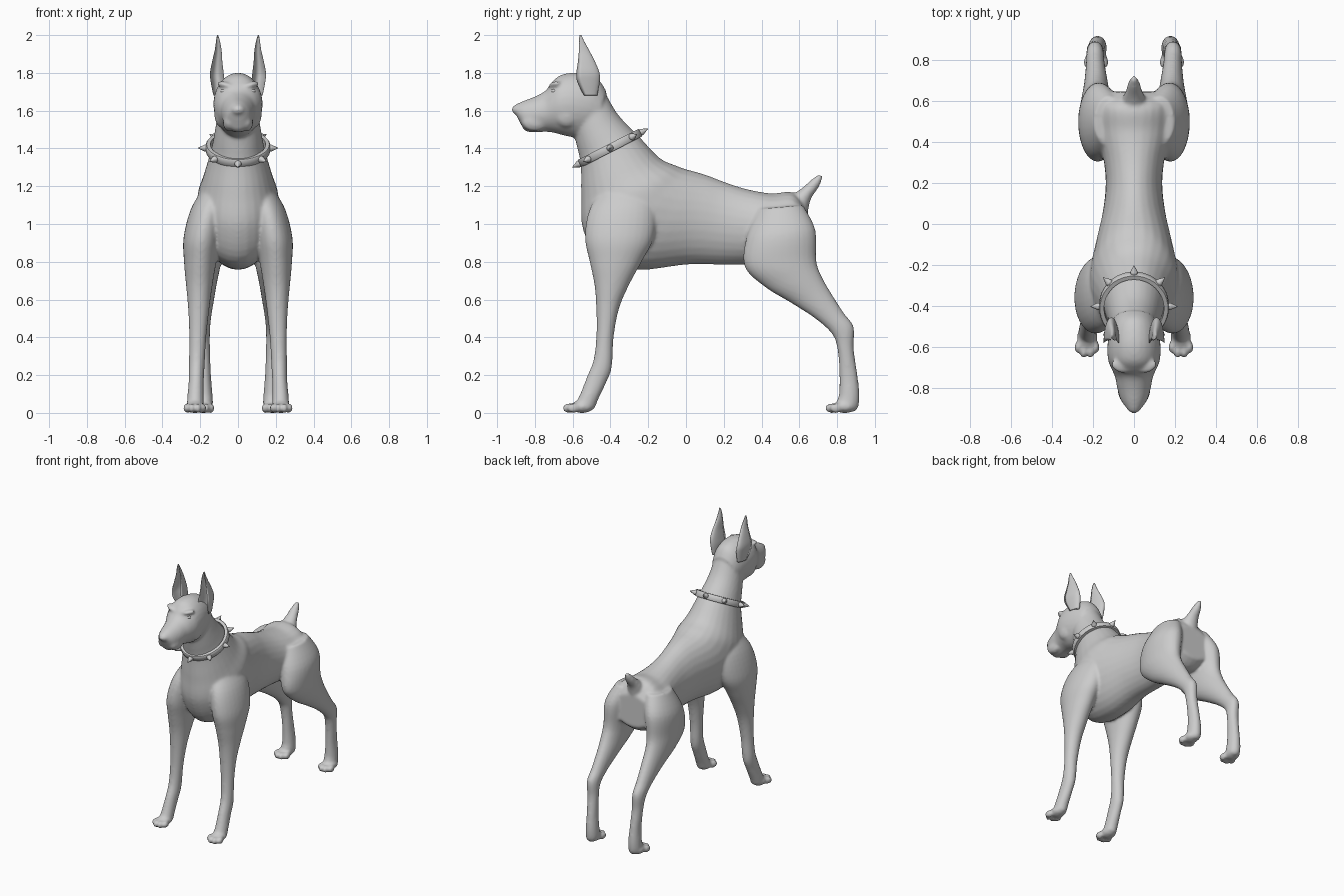
import bpy, bmesh, math
from mathutils import Vector, Matrix


def catmull(a, b, c, d, t):
    return [0.5 * (2 * q + (r - p) * t + (2 * p - 5 * q + 4 * r - s) * t * t
                   + (3 * q - p - 3 * r + s) * t ** 3) for p, q, r, s in zip(a, b, c, d)]


def loft(bm, rings, side=1, cup=False, segs=28, steps=5):
    """Skin rings (y1, z1, y2, z2, x, half_width): two side-view edge points, centre x and width."""
    fine = []
    for i in range(len(rings) - 1):
        quad = [rings[max(0, min(len(rings) - 1, i + k))] for k in (-1, 0, 1, 2)]
        fine += [catmull(*quad, s / steps) for s in range(steps)]
    fine.append(rings[-1])
    loops = []
    for y1, z1, y2, z2, x, w in fine:
        c = Vector((x, (y1 + y2) / 2, (z1 + z2) / 2))
        axis = Vector((0, y1 - y2, z1 - z2)) / 2
        loop = []
        for k in range(segs):
            a = 2 * math.pi * k / segs
            t = math.cos(a)
            if cup:  # crescent section, open to the front
                t = 1 + 2 * t if t < 0 else 1 - 1.3 * t
            p = c + axis * t + Vector((w * math.sin(a), 0, 0))
            loop.append(bm.verts.new((p.x * side, p.y, p.z)))
        loops.append(loop)
    for A, B in zip(loops, loops[1:]):
        for k in range(segs):
            n = (k + 1) % segs
            bm.faces.new((A[k], A[n], B[n], B[k]))
    bm.faces.new(loops[0])
    bm.faces.new(loops[-1])


def blob(bm, loc, size, rot=(0, 0, 0)):
    m = Matrix.LocRotScale(Vector(loc), Matrix.Rotation(rot[1], 3, 'Y') @ Matrix.Rotation(rot[2], 3, 'Z'), Vector(size))
    bmesh.ops.create_uvsphere(bm, u_segments=20, v_segments=12, radius=1, matrix=m)


def finish(bm, name, angle=None):
    bmesh.ops.recalc_face_normals(bm, faces=bm.faces)
    me = bpy.data.meshes.new(name)
    bm.to_mesh(me)
    bm.free()
    ob = bpy.data.objects.new(name, me)
    bpy.context.collection.objects.link(ob)
    bpy.context.view_layer.objects.active = ob
    bpy.ops.object.select_all(action='DESELECT')
    ob.select_set(True)
    bpy.ops.object.shade_smooth_by_angle(angle=math.radians(angle or 180))
    return ob


bm = bmesh.new()
# Neck and torso, fanning from the nape to the rump
loft(bm, [(-.43, 1.70, -.60, 1.50, 0, .105), (-.36, 1.58, -.575, 1.40, 0, .122),
          (-.25, 1.465, -.557, 1.31, 0, .143), (-.14, 1.35, -.555, 1.15, 0, .182),
          (-.05, 1.308, -.545, .97, 0, .215), (0, 1.29, -.45, .80, 0, .21),
          (.05, 1.277, -.25, .757, 0, .185), (.12, 1.255, 0, .785, 0, .152),
          (.21, 1.22, .18, .785, 0, .138), (.32, 1.185, .32, .785, 0, .15),
          (.45, 1.162, .45, .78, 0, .185), (.57, 1.165, .57, .78, 0, .195),
          (.645, 1.07, .645, .83, 0, .16)])
# Head and muzzle
loft(bm, [(-.42, 1.70, -.50, 1.48, 0, .10), (-.47, 1.77, -.58, 1.46, 0, .12),
          (-.57, 1.80, -.63, 1.465, 0, .13), (-.66, 1.79, -.67, 1.475, 0, .126),
          (-.71, 1.75, -.71, 1.485, 0, .108), (-.745, 1.705, -.75, 1.488, 0, .092),
          (-.80, 1.675, -.80, 1.485, 0, .082), (-.86, 1.652, -.85, 1.492, 0, .066),
          (-.898, 1.635, -.875, 1.53, 0, .045), (-.915, 1.625, -.895, 1.57, 0, .028)])
blob(bm, (0, -.895, 1.605), (.036, .028, .026))
# Docked tail
loft(bm, [(.52, 1.15, .64, 1.02, 0, .06), (.575, 1.165, .65, 1.09, 0, .055),
          (.62, 1.195, .665, 1.14, 0, .042), (.66, 1.232, .70, 1.19, 0, .03),
          (.69, 1.255, .72, 1.235, 0, .018), (.707, 1.265, .722, 1.255, 0, .008)])
for s in (1, -1):
    # Front leg from shoulder to pastern
    loft(bm, [(-.42, 1.22, -.22, 1.22, .10, .06), (-.51, 1.08, -.16, 1.10, .155, .09),
              (-.535, .93, -.17, .93, .188, .10), (-.51, .80, -.235, .80, .20, .086),
              (-.485, .68, -.305, .67, .205, .07), (-.475, .55, -.355, .55, .208, .056),
              (-.475, .40, -.383, .40, .213, .045), (-.49, .28, -.393, .24, .218, .042),
              (-.525, .19, -.425, .155, .221, .04), (-.56, .10, -.465, .07, .225, .043),
              (-.58, .06, -.485, .02, .226, .045)], s)
    # Hind leg from thigh to hock and foot
    loft(bm, [(.38, 1.08, .62, 1.10, .12, .075), (.32, .93, .685, .97, .165, .10),
              (.31, .775, .69, .81, .18, .09), (.42, .665, .715, .73, .185, .075),
              (.56, .58, .765, .64, .185, .06), (.69, .495, .835, .53, .188, .047),
              (.775, .415, .888, .455, .19, .042), (.803, .33, .888, .34, .186, .038),
              (.812, .20, .908, .20, .18, .037), (.81, .10, .918, .10, .178, .043),
              (.80, .06, .912, .03, .178, .045), (.82, .03, .89, .006, .178, .035)], s)
    # Paws with four toes each
    for x, y in ((.228, -.55), (.184, .84)):
        blob(bm, (s * x, y, .033), (.05, .062, .034))
        for k, (dx, dy) in enumerate(((-.04, -.045), (-.015, -.07), (.016, -.07), (.042, -.045))):
            blob(bm, (s * (x + dx), y + dy, .025), (.019, .035, .026), (0, 0, s * dx * 5))
    # Brow, cheek and hanging lip
    blob(bm, (s * .065, -.695, 1.735), (.052, .03, .017), (0, -s * .25, s * .35))
    blob(bm, (s * .085, -.63, 1.58), (.04, .07, .07))
    blob(bm, (s * .048, -.80, 1.54), (.032, .07, .05))
body = finish(bm, "dog_body")
mod = body.modifiers.new("blend", 'REMESH')
mod.mode, mod.voxel_size, mod.use_smooth_shade = 'VOXEL', .0095, True
mod = body.modifiers.new("soften", 'SMOOTH')
mod.factor, mod.iterations = .5, 7

for s, tag in ((1, "left"), (-1, "right")):
    # Upright cropped ear, hollow at the front
    bm = bmesh.new()
    loft(bm, [(-.54, 1.68, -.47, 1.68, .105, .025), (-.575, 1.75, -.457, 1.75, .108, .036),
              (-.58, 1.80, -.458, 1.80, .112, .036), (-.572, 1.86, -.482, 1.86, .110, .027),
              (-.567, 1.92, -.513, 1.92, .105, .018), (-.567, 1.97, -.54, 1.97, .106, .010),
              (-.563, 2.0, -.553, 2.0, .108, .003)], s, cup=True)
    finish(bm, tag + "_ear")
    # Eye
    bm = bmesh.new()
    blob(bm, (s * .072, -.695, 1.703), (.022, .02, .014))
    finish(bm, tag + "_eye")

# Tilted collar band
tilt = Matrix.Translation((0, -.402, 1.402)) @ Matrix.Rotation(math.radians(27), 4, 'X')
bm = bmesh.new()
N = 48
loops = [[bm.verts.new(((.166 + r) * math.cos(2 * math.pi * k / N), (.178 + r) * math.sin(2 * math.pi * k / N), z))
          for k in range(N)] for r, z in ((-.02, -.022), (0, -.022), (.004, -.017), (.004, .017), (0, .022), (-.02, .022))]
for i, A in enumerate(loops):
    B = loops[(i + 1) % len(loops)]
    for k in range(N):
        n = (k + 1) % N
        bm.faces.new((A[k], A[n], B[n], B[k]))
bm.transform(tilt)
finish(bm, "collar_band", 50)

# Eight collar spikes
bm = bmesh.new()
for k in range(8):
    a = k * math.pi / 4
    d = Vector((math.cos(a), math.sin(a), 0))
    rot = d.to_track_quat('Z', 'Y').to_matrix().to_4x4()
    base = Vector((d.x * .166, d.y * .178, 0))
    for r1, r2, h, off in ((.018, .018, .014, .004), (.018, .001, .036, .029)):
        bmesh.ops.create_cone(bm, cap_ends=True, segments=16, radius1=r1, radius2=r2, depth=h,
                              matrix=tilt @ Matrix.Translation(base + d * off) @ rot)
finish(bm, "collar_spikes", 40)
